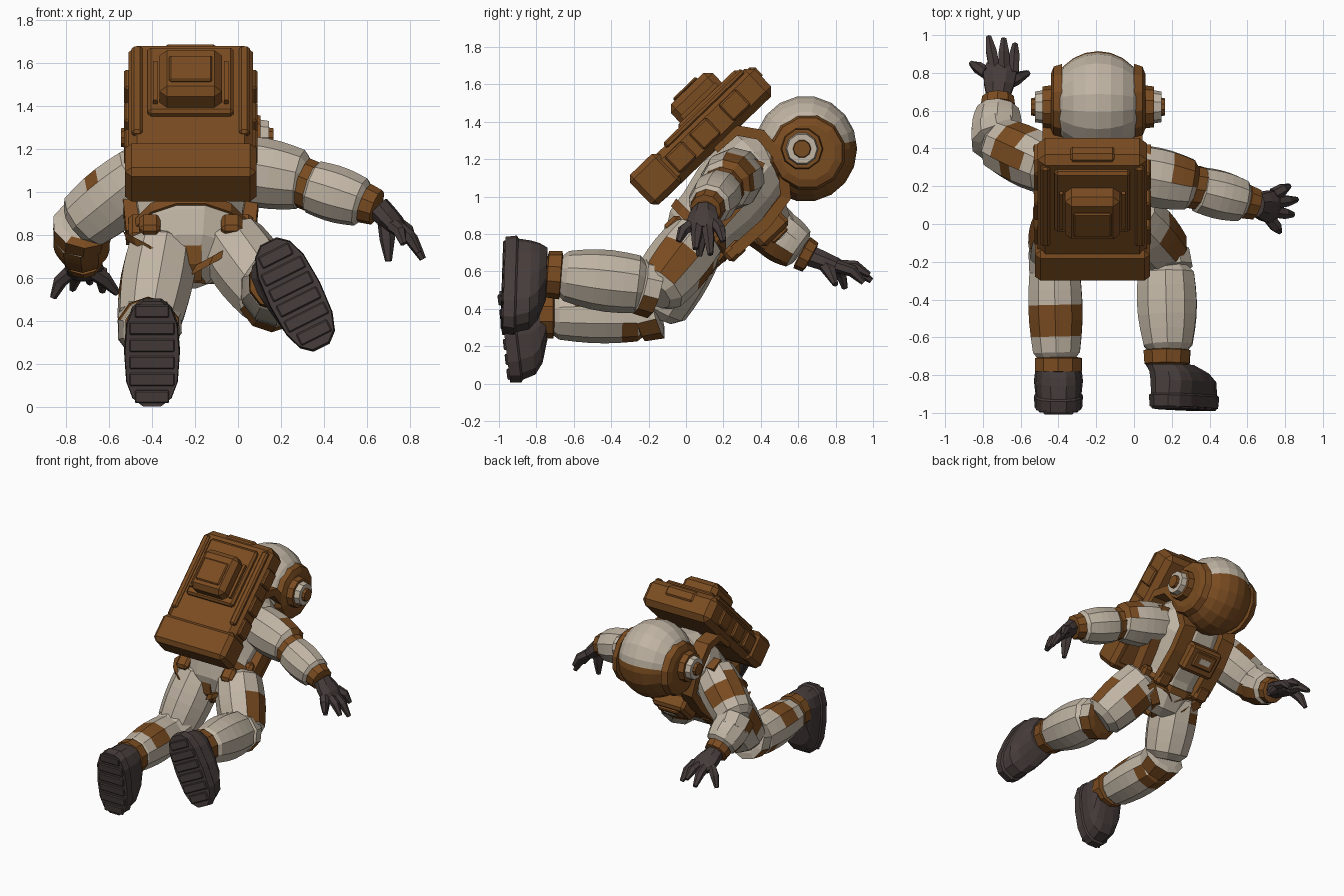
import bpy, bmesh, math
from mathutils import Vector as V, Matrix

if "Cube" in bpy.data.objects:
    bpy.data.objects.remove(bpy.data.objects["Cube"])

def material(name, rgb):
    m = bpy.data.materials.new(name)
    m.diffuse_color = (*rgb, 1)
    m.use_nodes = True
    m.node_tree.nodes["Principled BSDF"].inputs["Base Color"].default_value = m.diffuse_color
    return m

MATS = [material("suit white", (0.53, 0.46, 0.37)),
        material("rust brown", (0.195, 0.072, 0.015)),
        material("dark rubber", (0.06, 0.045, 0.042))]
WHITE, BROWN, DARK = 0, 1, 2
CX = -0.22                                   # body centre line
U, N = V((0, 0.72, 0.695)), V((0, 0.695, -0.72))   # body up, body front

def P(x, u, n):
    """Leaning body frame to world."""
    return V((CX + x, 0, 0)) + U * u + N * n

def finish(name, bm, mat, paint=None):
    bmesh.ops.recalc_face_normals(bm, faces=bm.faces)
    bm.normal_update()
    for f in bm.faces:
        f.material_index = BROWN if paint and paint(f.calc_center_median(), f.normal) else mat
    me = bpy.data.meshes.new(name)
    bm.to_mesh(me)
    bm.free()
    for m in MATS:
        me.materials.append(m)
    ob = bpy.data.objects.new(name, me)
    bpy.context.collection.objects.link(ob)
    return ob

def loft(name, pts, radii, mat, sides=10, ref=(0, 0, 1), axes=None, paint=None, power=1.0):
    """Skin rings along a path; radii are (along ref, across) pairs or numbers."""
    bm = bmesh.new()
    pts = [V(p) for p in pts]
    rings = []
    for i, p in enumerate(pts):
        r = radii[i] if isinstance(radii, list) else radii
        a, b = r if isinstance(r, tuple) else (r, r)
        if axes:
            A, B = axes
        else:
            t = (pts[min(i + 1, len(pts) - 1)] - pts[max(i - 1, 0)]).normalized()
            A = V(ref) - t * t.dot(V(ref))
            A.normalize()
            B = t.cross(A)
        ring = []
        for k in range(sides):
            w = 2 * math.pi * (k + 0.5) / sides
            c, s = math.cos(w), math.sin(w)
            if sides == 4:
                c, s = c * 1.414, s * 1.414
            c = math.copysign(abs(c) ** power, c)
            s = math.copysign(abs(s) ** power, s)
            ring.append(bm.verts.new(p + A * a * c + B * b * s))
        rings.append(ring)
    for r, q in zip(rings, rings[1:]):
        for k in range(sides):
            j = (k + 1) % sides
            bm.faces.new((r[k], r[j], q[j], q[k]))
    bm.faces.new(rings[0])
    bm.faces.new(rings[-1])
    return finish(name, bm, mat, paint)

def limb(name, p, q, r0, r1, bulge=0.015, mat=WHITE, paint=None):
    """Puffy suit segment with rounded ends."""
    p, q = V(p), V(q)
    ts = [-0.12, 0, 0.2, 0.4, 0.6, 0.8, 1, 1.12]
    rs = [(r0 + (r1 - r0) * t + bulge * math.sin(math.pi * min(max(t, 0), 1)))
          * (0.7 if t < 0 or t > 1 else 1) for t in ts]
    return loft(name, [p.lerp(q, t) for t in ts], rs, mat, 10, (0.3, 0.2, 1), paint=paint)

def box(name, c, size, mat, bevel=0.02, axes=(V((1, 0, 0)), U, N)):
    bm = bmesh.new()
    bmesh.ops.create_cube(bm, size=1)
    bmesh.ops.scale(bm, vec=size, verts=bm.verts)
    if bevel:
        bmesh.ops.bevel(bm, geom=bm.edges[:], offset=bevel, segments=1, affect='EDGES')
    M = Matrix(axes).transposed().to_4x4()
    M.translation = c
    bm.transform(M)
    return finish(name, bm, mat)

def near(*spots):
    return lambda c, n: any((c - V(s[:3])).length < s[3] for s in spots)

# torso, belt and collar
X = (V((1, 0, 0)), N)
body = [(.41, -.46, .10, .09), (.48, -.49, .22, .17), (.58, -.53, .25, .2), (.7, -.55, .25, .2),
        (.85, -.56, .27, .23), (1.0, -.57, .29, .23), (1.12, -.58, .25, .21), (1.2, -.55, .17, .17)]
loft("torso", [P(0, u, n) for u, n, a, b in body], [(a, b) for u, n, a, b in body], WHITE, 12, axes=X)
loft("belt", [P(0, .60, -.53), P(0, .65, -.54)], [(.265, .215)] * 2, BROWN, 12, axes=X)
loft("neck_ring", [P(0, 1.14, -.53), P(0, 1.2, -.52)], [(.21, .2), (.2, .19)], WHITE, 12, axes=X)

# harness
for s, side in ((-1, "left"), (1, "right")):
    strap = [(.98, -.8), (1.13, -.79), (1.21, -.68), (1.2, -.5), (1.08, -.35), (.9, -.32), (.68, -.33)]
    loft(side + "_shoulder_strap", [P(s * (.21 if i < 4 else .17), u, n) for i, (u, n) in enumerate(strap)],
         (.055, .03), BROWN, 4, (1, 0, 0))
    loft(side + "_side_strap", [P(s * .27, 1.1, -.6), P(s * .28, .9, -.52), P(s * .26, .62, -.5)],
         (.04, .05), BROWN, 4, (1, 0, 0))
    loft(side + "_crotch_strap", [P(s * .22, .6, -.38), P(s * .12, .5, -.36), P(0, .4, -.46)],
         (.03, .03), BROWN, 4, (1, 0, 0))
    # slanted loop round the top of each thigh
    c = V((CX + s * .15, .035, .73))
    loft(side + "_leg_loop", [c, c + V((-s * .02, 0, -.045))], (.195, .185), BROWN, 12,
         axes=(V((-s * .88, 0, -.48)), V((0, 1, 0))))
    box(side + "_hip_pouch", P(s * .25, .62, -.5), (.08, .16, .18), BROWN)
    box(side + "_rear_pouch", P(s * .19, .54, -.66), (.1, .11, .06), BROWN)
    box(side + "_waist_pouch", P(s * .17, .68, -.33), (.11, .12, .08), BROWN)
loft("crotch_guard", [P(0, .5, -.62), P(0, .42, -.53), P(0, .4, -.45)], (.05, .03), BROWN, 4, (1, 0, 0))
box("chest_unit", P(0, .9, -.29), (.27, .2, .12), BROWN)
box("chest_panel", P(0, .91, -.225), (.17, .11, .03), BROWN, .008)
box("chest_display", P(0, .91, -.209), (.09, .04, .008), WHITE, 0)

# life support backpack
box("backpack", P(0, .99, -.89), (.58, .88, .205), BROWN, .04)
box("backpack_top_cap", P(0, 1.40, -.93), (.26, .08, .1), BROWN, .025)
box("backpack_lower_pouch", P(0, .64, -.9), (.61, .22, .22), BROWN, .03)
box("backpack_frame", P(0, 1.14, -1.0), (.40, .44, .05), BROWN, .015)
box("backpack_raised_panel", P(0, 1.10, -1.05), (.29, .31, .16), BROWN, .035)
box("backpack_panel_lid", P(0, 1.09, -1.135), (.2, .17, .02), BROWN, .008)
for s in (-1, 1):
    box("backpack_rib", P(s * .165, 1.10, -1.03), (.02, .26, .04), BROWN, 0)
    for u in (.82, 1.0, 1.22):
        box("backpack_side_plate", P(s * .295, u, -.89), (.03, .13, .12), BROWN, .01)
    box("backpack_corner_rail", P(s * .25, 1.09, -.99), (.05, .58, .04), BROWN, .012)

# helmet: white shell over a large visor, cut along clean planes
H = V((-.19, .64, 1.255))
SHELL, NECK = V((0, -.22, 1)).normalized(), V((0, .62, -.78))
CUT = -.015
bm = bmesh.new()
bmesh.ops.create_uvsphere(bm, u_segments=18, v_segments=12, radius=.275)
bm.transform(Matrix.Translation(H) @ Matrix.Diagonal((.95, 1, 1.03, 1)) @ Matrix.Rotation(math.pi / 2, 4, 'Y'))
for no, d in ((SHELL, CUT), (NECK, -.12)):
    bmesh.ops.bisect_plane(bm, geom=bm.verts[:] + bm.edges[:] + bm.faces[:], plane_co=H + no * d, plane_no=no)
finish("helmet", bm, WHITE, lambda c, n: SHELL.dot(c - H) < CUT and NECK.dot(c - H) > -.12)
for s, side in ((-1, "left"), (1, "right")):
    for part, x0, x1, r, m in (("mount", .2, .295, .12, BROWN), ("disc", .28, .335, .09, WHITE),
                               ("cap", .33, .355, .05, BROWN)):
        loft(side + "_ear_" + part, [H + V((s * x0, -.02, 0)), H + V((s * x1, -.02, 0))],
             [r, r * .9], m, 10)
    # visor frame plate on each side
    loft(side + "_visor_frame", [H + V((s * .19, .01, -.02)), H + V((s * .235, .01, -.02)),
         H + V((s * .25, .01, -.02))], [.205, .19, .15], BROWN, 12)

# right arm
limb("right_upper_arm", (.0, .27, 1.11), (.29, .21, 1.06), .155, .14,
     paint=near((.28, .29, 1.16, .115)))
limb("right_elbow", (.29, .2, 1.05), (.35, .19, 1.025), .118, .118, 0, BROWN)
limb("right_forearm", (.35, .18, 1.025), (.57, .125, .955), .125, .115, .012)
limb("right_cuff", (.59, .12, .95), (.645, .105, .93), .095, .085, 0, BROWN)
# left arm
limb("left_upper_arm", (-.45, .3, 1.08), (-.71, .42, .87), .15, .145,
     paint=near((-.66, .38, 1.07, .11), (-.64, .48, 1.05, .1)))
limb("left_elbow", (-.72, .43, .85), (-.73, .50, .79), .145, .135, 0,
     paint=lambda c, n: n.y < .1 and n.z < .5)
limb("left_forearm", (-.73, .47, .81), (-.72, .6, .72), .135, .115, .01,
     paint=lambda c, n: n.y < 0 and n.z < 0)
limb("left_cuff", (-.72, .62, .70), (-.72, .665, .675), .095, .088, 0, BROWN)

# gloves
def glove(side, wrist, palm, across, tips, thumb):
    wrist, palm, across = V(wrist), V(palm), V(across)
    loft(side + "_palm", [wrist, wrist.lerp(palm, .5), palm, palm + (palm - wrist) * .35],
         [(.065, .06), (.085, .055), (.095, .048), (.08, .03)], DARK, 8, across)
    for i, tip in enumerate(tips):
        tip = V(tip)
        base = palm + across * (.07 - .047 * i)
        mid = base.lerp(tip, .6) + V((0, 0, .025))
        loft(side + "_finger", [base, mid, tip], [.034, .032, .016], DARK, 6, (.5, .3, .8))
    base = wrist.lerp(palm, .45)
    loft(side + "_thumb", [base, base.lerp(V(thumb), .6) + V((0, 0, .015)), thumb], [.042, .036, .016],
         DARK, 6, (.5, .3, .8))

glove("right", (.65, .1, .93), (.73, .09, .85), (.1, .95, .1),
      [(.82, .2, .76), (.86, .13, .69), (.84, .05, .72), (.77, -.04, .76)], (.70, .07, .68))
glove("left", (-.72, .67, .68), (-.71, .80, .63), (1, 0, 0),
      [(-.63, .95, .54), (-.69, .98, .58), (-.77, .99, .55), (-.86, .85, .51)], (-.56, .80, .53))

# legs
limb("left_thigh", (-.35, .04, .74), (-.41, -.14, .41), .165, .155,
     paint=near((-.56, -.05, .62, .11), (-.5, .08, .6, .1)))
limb("left_knee", (-.41, -.16, .39), (-.42, -.26, .36), .155, .14, 0,
     paint=lambda c, n: n.z < -.15)
limb("left_shin", (-.42, -.26, .365), (-.41, -.68, .365), .14, .13, .015,
     paint=lambda c, n: (n.z > .1 and -.63 < c.y < -.42) or (n.z < -.5 and c.y > -.35))
limb("left_ankle_cuff", (-.40, -.71, .37), (-.40, -.78, .37), .13, .13, 0, BROWN)
limb("right_thigh", (-.03, .05, .76), (.15, -.15, .51), .165, .155,
     paint=near((.21, -.08, .67, .105), (.05, .1, .55, .09)))
limb("right_knee", (.15, -.17, .50), (.17, -.25, .52), .155, .15, 0,
     paint=lambda c, n: n.z < -.2 and n.y > -.7)
limb("right_shin", (.17, -.26, .53), (.18, -.64, .575), .155, .135, .02)
limb("right_ankle_cuff", (.175, -.67, .58), (.175, -.74, .585), .13, .125, 0, BROWN)

# boots with ribbed soles facing backwards
def boot(side, ankle, sole, toe, size):
    ankle, sole, toe = V(ankle), V(sole), V(toe).normalized()
    across = toe.cross(V((0, 1, 0))).normalized()
    out = toe.cross(across).normalized()
    if out.y > 0:
        out = -out
    # (depth from sole, shift from ankle to sole centre, half length, half width)
    rows = [(-.165, .15, .13, .115), (-.125, .7, .2, .125), (-.08, .95, .235, .13), (-.01, 1, .25, .122),
            (0, 1, .266, .13), (.06, 1, .258, .126)]
    flat = ankle - out * out.dot(ankle - sole)
    loft(side + "_boot", [flat.lerp(sole, k) + out * d for d, k, a, b in rows],
         [(a * size, b) for d, k, a, b in rows], DARK, 14, axes=(toe, across), power=.75)
    for i in range(6):
        d = -.2 + .08 * i
        box(side + "_sole_rib", sole + toe * d + out * .062,
            (.21 if abs(d) < .19 else .16, .06, .02), DARK, .006, (across, toe, out))

boot("left", (-.40, -.77, .37), (-.40, -.91, .256), (0, .12, -1), .97)
boot("right", (.175, -.73, .60), (.265, -.912, .525), (.45, -.03, -.9), 1.06)
